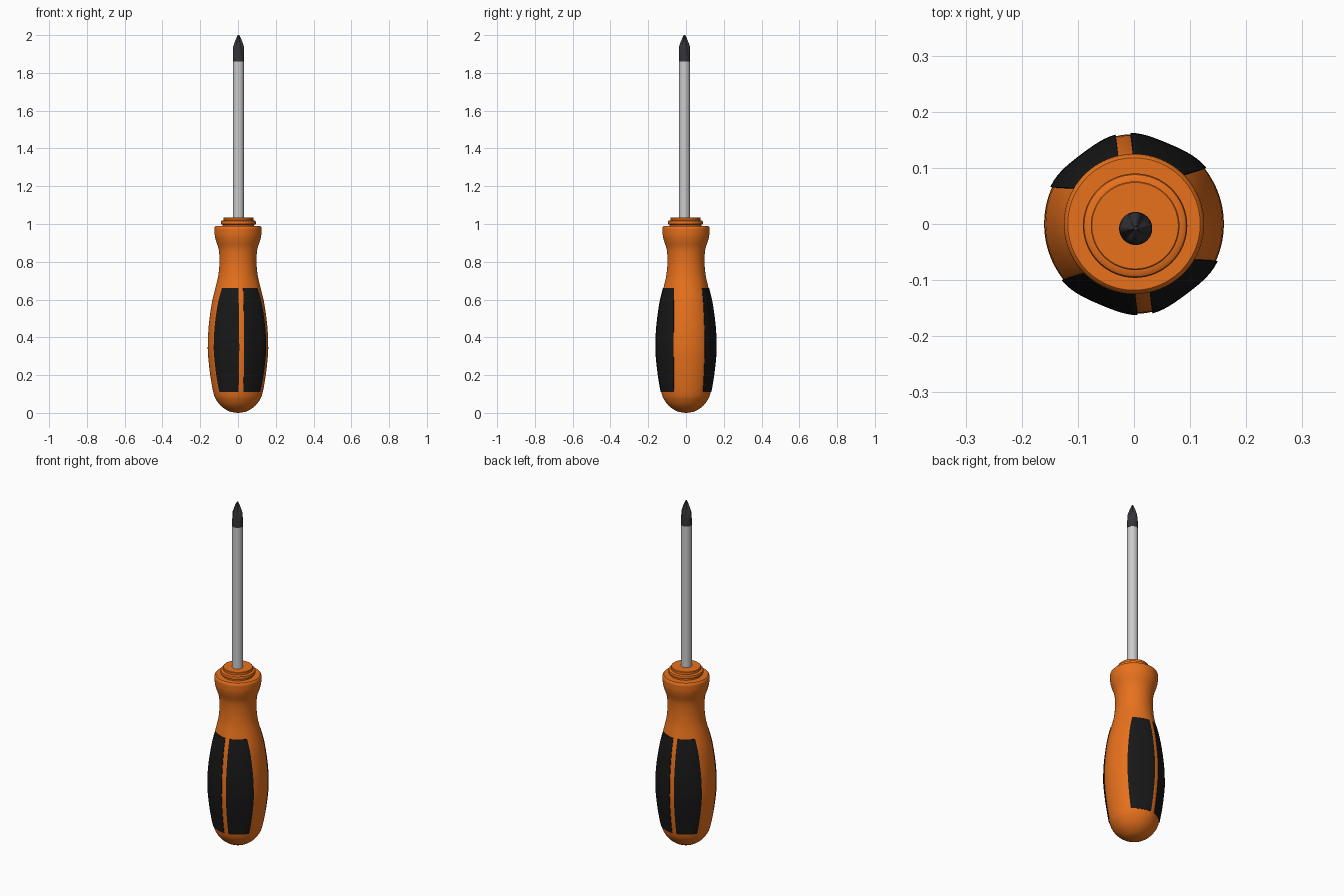
import bpy, bmesh
from math import sin, cos, pi, asin, radians
from mathutils import Matrix

if "Cube" in bpy.data.objects:
    bpy.data.objects.remove(bpy.data.objects["Cube"])

TWIST = radians(7)          # whole handle is turned slightly about z
SHAFT_XY = (0.003, -0.008)


def material(name, rgb):
    m = bpy.data.materials.new(name)
    m.diffuse_color = (*rgb, 1)
    m.use_nodes = True
    m.node_tree.nodes["Principled BSDF"].inputs["Base Color"].default_value = m.diffuse_color
    return m


ORANGE = material("orange_plastic", (0.8, 0.165, 0.012))
BLACK = material("black_rubber", (0.009, 0.009, 0.009))
DARK = material("dark_steel", (0.035, 0.035, 0.04))


def finish(name, bm, mat=None, angle=35):
    bmesh.ops.recalc_face_normals(bm, faces=bm.faces)
    me = bpy.data.meshes.new(name)
    bm.to_mesh(me)
    bm.free()
    ob = bpy.data.objects.new(name, me)
    bpy.context.collection.objects.link(ob)
    if mat:
        me.materials.append(mat)
    smooth(ob, angle)
    return ob


def activate(ob):
    bpy.ops.object.select_all(action='DESELECT')
    ob.select_set(True)
    bpy.context.view_layer.objects.active = ob


def smooth(ob, angle=35):
    activate(ob)
    bpy.ops.object.shade_smooth_by_angle(angle=radians(angle))


def lathe(name, profile, segs, mat=None, shape=lambda a, z: 1, xy=(0, 0), angle=35):
    """Closed solid of stacked rings; shape() scales the radius by angle and height."""
    bm = bmesh.new()
    rings = []
    for r, z in profile:
        ring = []
        for i in range(segs):
            a = 2 * pi * i / segs
            k = r * shape(a, z)
            ring.append(bm.verts.new((xy[0] + k * cos(a), xy[1] + k * sin(a), z)))
        rings.append(ring)
    for lo, hi in zip(rings, rings[1:]):
        for i in range(segs):
            j = (i + 1) % segs
            bm.faces.new((lo[i], lo[j], hi[j], hi[i]))
    bm.faces.new(rings[0][::-1])
    bm.faces.new(rings[-1])
    return finish(name, bm, mat, angle)


def spline(pts, n=5):
    """Catmull-Rom curve through the profile points."""
    p = [pts[0]] + pts + [pts[-1]]
    out = []
    for a, b, c, d in zip(p, p[1:], p[2:], p[3:]):
        for t in [i / n for i in range(n)]:
            out.append(tuple(0.5 * (2 * b[k] + (c[k] - a[k]) * t
                       + (2 * a[k] - 5 * b[k] + 4 * c[k] - d[k]) * t * t
                       + (3 * b[k] - a[k] - 3 * c[k] + d[k]) * t ** 3) for k in (0, 1)))
    return out + [pts[-1]]


# Handle profile: domed butt, belly, neck and head
handle_profile = spline([(0.004, 0), (0.045, 0.008), (0.085, 0.032), (0.113, 0.065), (0.13, 0.105),
                         (0.147, 0.2), (0.158, 0.3), (0.16, 0.36), (0.155, 0.46), (0.139, 0.58),
                         (0.12, 0.66), (0.104, 0.73), (0.098, 0.80), (0.102, 0.865),
                         (0.116, 0.91), (0.123, 0.94), (0.125, 0.975)])
handle_profile += [(0.123, 0.984), (0.118, 0.989)]


def radius(z):
    for (r0, z0), (r1, z1) in zip(handle_profile, handle_profile[1:]):
        if z0 <= z <= z1:
            return r0 + (r1 - r0) * (z - z0) / max(z1 - z0, 1e-6)
    return 0.12


def facet(a, z):
    """Belly is slightly flattened between the ribs and the side strips."""
    window = max(0, min(1, (z - 0.05) / 0.12, (0.75 - z) / 0.15))
    d = (a - TWIST) % pi
    d = abs(d - pi / 2)                      # angle from the rib
    limit = radians(60)
    return 1 - 0.045 * window * sin(pi * d / limit) ** 2 if d < limit else 1


handle = lathe("handle", handle_profile, 96, ORANGE, facet)

# Oval hanging hole through the butt
bm = bmesh.new()
bmesh.ops.create_cone(bm, cap_ends=True, segments=40, radius1=1, radius2=1, depth=0.6)
bm.transform(Matrix.Translation((0, 0, 0.16)) @ Matrix.Rotation(TWIST, 4, 'Z')
             @ Matrix.Rotation(pi / 2, 4, 'Y') @ Matrix.Diagonal((0.055, 0.038, 1, 1)))
cutter = finish("hole_cutter", bm, ORANGE)
cutter.hide_render = True
mod = handle.modifiers.new("hole", 'BOOLEAN')
mod.object = cutter
mod.operation = 'DIFFERENCE'
mod.solver = 'EXACT'
activate(handle)
bpy.ops.object.modifier_apply(modifier=mod.name)
bpy.data.objects.remove(cutter)
smooth(handle)


# Rubber grip pads, a pair either side of the front and back ribs
def grip_pad(name, base, side, nu=14, nz=36):
    bm = bmesh.new()
    layers = []
    for off in (0.003, -0.006):
        grid = []
        for j in range(nz + 1):
            z = 0.11 + 0.55 * j / nz
            r = radius(z)
            inner = asin(0.013 / r)
            outer = pi / 2 - asin((0.052 + 0.19 * r) / r)
            row = []
            for i in range(nu + 1):
                a = base + side * (inner + (outer - inner) * i / nu)
                k = r * facet(a, z) + off
                row.append(bm.verts.new((k * cos(a), k * sin(a), z)))
            grid.append(row)
        for j in range(nz):
            for i in range(nu):
                bm.faces.new((grid[j][i], grid[j][i + 1], grid[j + 1][i + 1], grid[j + 1][i]))
        layers.append(grid)
    loops = [g[0] + [r[-1] for r in g[1:]] + g[-1][-2::-1] + [r[0] for r in g[-2:0:-1]]
             for g in layers]
    n = len(loops[0])
    for i in range(n):
        j = (i + 1) % n
        bm.faces.new((loops[0][i], loops[0][j], loops[1][j], loops[1][i]))
    return finish(name, bm, BLACK)


for face, base in (("front", -pi / 2), ("back", pi / 2)):
    for label, side in (("a", 1), ("b", -1)):
        grip_pad(f"{face}_grip_pad_{label}", base + TWIST, side)

# Stepped collar on top of the handle
lathe("collar", [(0.084, 0.98), (0.084, 0.996), (0.092, 1.0), (0.093, 1.008), (0.091, 1.016),
                 (0.086, 1.019), (0.079, 1.02), (0.079, 1.033), (0.077, 1.035)],
      64, ORANGE, xy=(0.002, -0.003))

# Steel shaft
lathe("shaft", [(0.029, 1.0), (0.029, 1.862)], 40, xy=SHAFT_XY)


# Cross-head tip with four flutes
def flutes(a, z):
    depth = 0.45 * max(0, min(1, (z - 1.89) / 0.07))
    return 1 - depth * abs(sin(2 * a)) ** 3


tip_profile = [(0.0295, 1.86), (0.0295, 1.89), (0.0295, 1.915), (0.029, 1.938),
               (0.024, 1.953), (0.018, 1.97), (0.011, 1.986), (0.004, 2.0)]
lathe("cross_tip", tip_profile, 48, DARK, flutes, SHAFT_XY)
